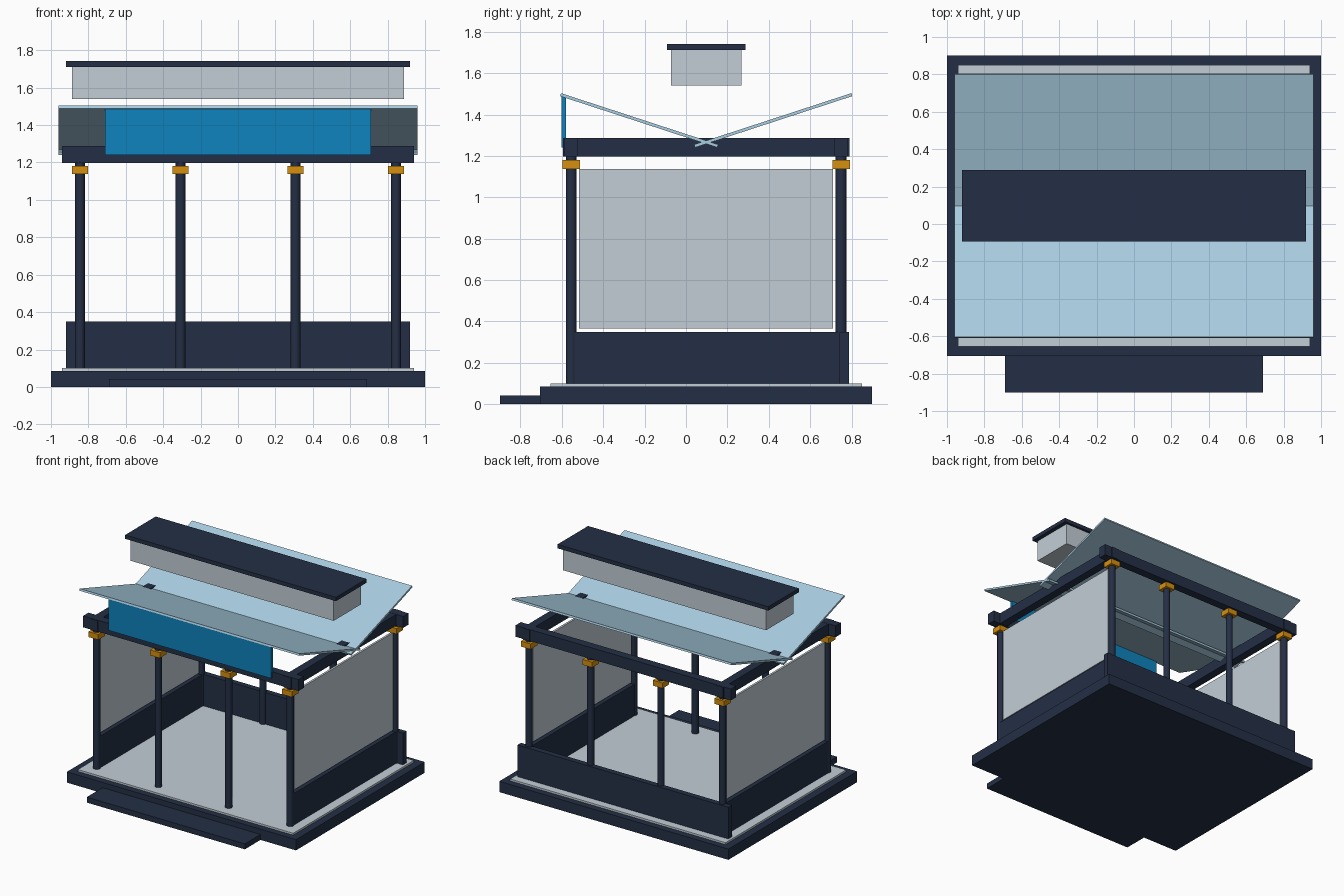
import bpy
import math

if "Cube" in bpy.data.objects:
    bpy.data.objects.remove(bpy.data.objects["Cube"])

YC = 0.0975                      # centre of the pavilion in depth
PX, PY = 0.845, 0.652            # corner post offsets


def material(name, rgb):
    m = bpy.data.materials.new(name)
    lin = [(c / 255 / 12.92 if c <= 10 else ((c / 255 + 0.055) / 1.055) ** 2.4) for c in rgb]
    m.diffuse_color = (*lin, 1)
    m.use_nodes = True
    m.node_tree.nodes["Principled BSDF"].inputs["Base Color"].default_value = m.diffuse_color
    return m


navy = material("dark navy", (36, 47, 69))
grey = material("pale grey", (195, 206, 214))
ice = material("ice blue", (170, 206, 226))
blue = material("strong blue", (15, 131, 189))
amber = material("amber", (215, 144, 16))


def box(name, x, y, z, mat):
    """Box from (min, max) ranges on each axis."""
    bpy.ops.mesh.primitive_cube_add(size=1, location=[sum(r) / 2 for r in (x, y, z)])
    o = bpy.context.object
    o.name = name
    o.scale = [r[1] - r[0] for r in (x, y, z)]
    bpy.ops.object.transform_apply(location=False, rotation=False, scale=True)
    o.data.materials.append(mat)
    return o


def around(c, half):
    return (c - half, c + half)


# Plinth, entry step and floor
box("plinth", (-1, 1), (-0.705, 0.9), (0, 0.085), navy)
box("entry_step", (-0.69, 0.69), (-0.9, -0.705), (0, 0.043), navy)
box("floor", (-0.94, 0.94), around(YC, 0.752), (0.085, 0.1), grey)

# Posts with square capitals, front and back rows
for row, y in (("front", YC - PY), ("back", YC + PY)):
    for i, x in enumerate((-PX, -0.307, 0.307, PX)):
        bpy.ops.mesh.primitive_cylinder_add(vertices=16, radius=0.026, depth=1.11,
                                            location=(x, y, 0.655))
        post = bpy.context.object
        post.name = f"{row}_post_{i + 1}"
        post.data.materials.append(navy)
        bpy.ops.object.shade_smooth_by_angle()
        box(f"{row}_capital_{i + 1}", around(x, 0.042), around(y, 0.042), (1.137, 1.18), amber)
    # Long beam over each row
    box(f"{row}_beam", (-0.94, 0.94), around(y, 0.033), (1.197, 1.287), navy)

# Side beams, low side walls and side screens
for side, x in (("left", -PX), ("right", PX)):
    box(f"{side}_beam", around(x, 0.033), around(YC, 0.692), (1.198, 1.286), navy)
    box(f"{side}_low_wall", around(x, 0.02), around(YC, PY), (0.1, 0.35), navy)
    box(f"{side}_screen", around(x, 0.008), around(YC, 0.614), (0.367, 1.137), grey)
box("back_low_wall", (-0.92, 0.92), (0.743, 0.787), (0.1, 0.35), navy)

# Butterfly roof: two tilted panels crossing at the valley
for name, s in (("front_roof_panel", -1), ("back_roof_panel", 1)):
    panel = box(name, (-0.96, 0.96), (-0.4, 0.4), (-0.0075, 0.0075), ice)
    panel.location = (0, YC + s * 0.324, 1.372)
    panel.rotation_euler.x = s * math.radians(18.1)

# Front fascia board
box("fascia_board", (-0.71, 0.71), (-0.602, -0.58), (1.24, 1.488), blue)

# Raised roof lantern and its cap
box("lantern", (-0.887, 0.887), around(YC, 0.171), (1.54, 1.711), grey)
box("lantern_cap", (-0.92, 0.92), around(YC, 0.19), (1.711, 1.742), navy)
